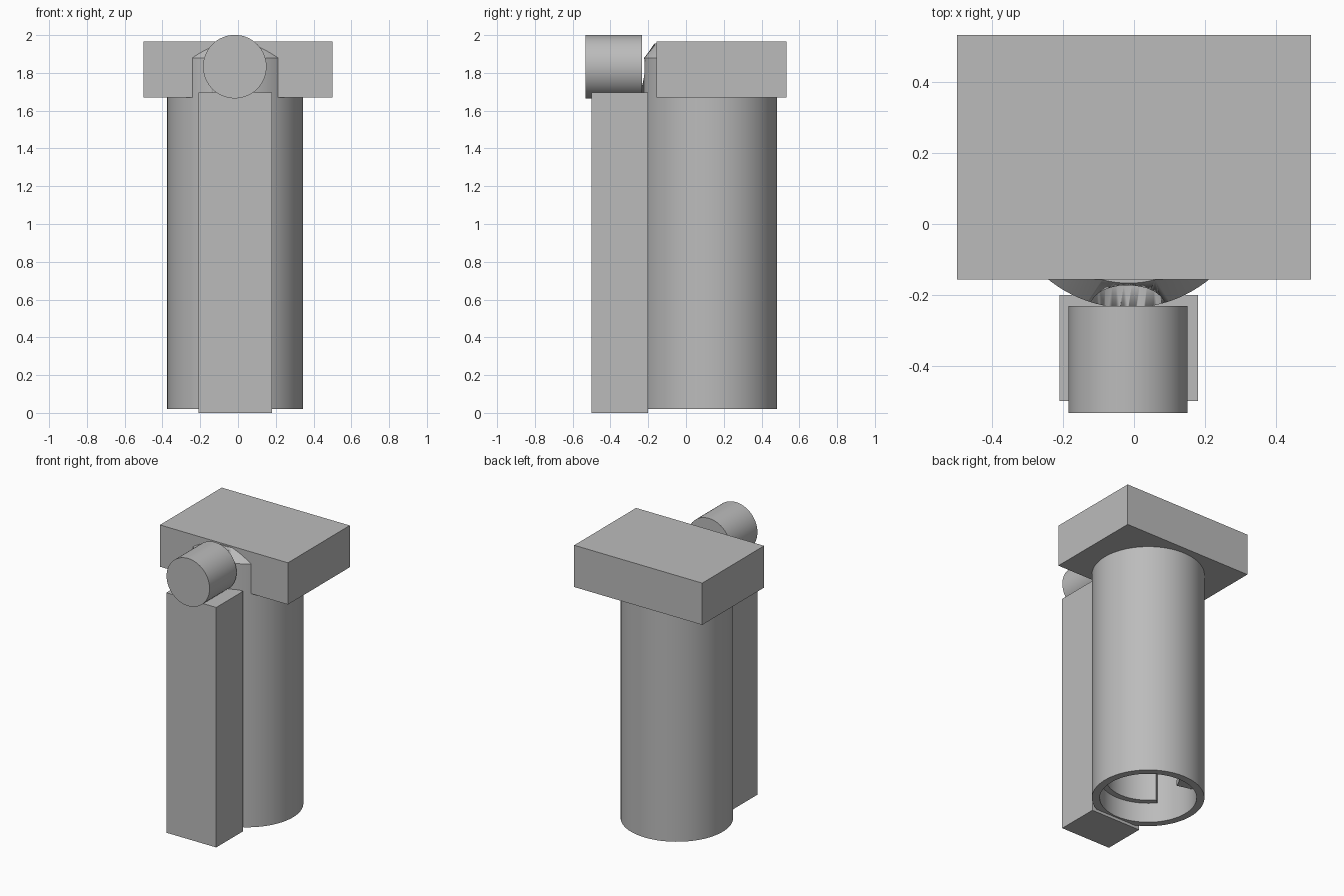
import bpy, bmesh, math
from mathutils import Vector, Matrix

if "Cube" in bpy.data.objects:
    bpy.data.objects.remove(bpy.data.objects["Cube"])

grey = bpy.data.materials.new("plain grey")
grey.diffuse_color = (0.5, 0.5, 0.5, 1)
grey.use_nodes = True
grey.node_tree.nodes["Principled BSDF"].inputs["Base Color"].default_value = grey.diffuse_color
CX, CY = -0.015, 0.123          # tube axis


def finish(name, bm, smooth=False):
    bmesh.ops.recalc_face_normals(bm, faces=bm.faces)
    me = bpy.data.meshes.new(name)
    bm.to_mesh(me)
    bm.free()
    me.materials.append(grey)
    ob = bpy.data.objects.new(name, me)
    bpy.context.collection.objects.link(ob)
    if smooth:
        bpy.ops.object.select_all(action='DESELECT')
        ob.select_set(True)
        bpy.context.view_layer.objects.active = ob
        bpy.ops.object.shade_smooth_by_angle(angle=math.radians(30))
    return ob


def box(name, lo, hi):
    lo, hi = Vector(lo), Vector(hi)
    bm = bmesh.new()
    bmesh.ops.create_cube(bm, size=1, matrix=Matrix.Translation((lo + hi) / 2)
                          @ Matrix.Diagonal((*(hi - lo), 1)))
    return finish(name, bm)


def cylinder_y(name, x, z, r, y0, y1):
    bm = bmesh.new()
    bmesh.ops.create_cone(bm, cap_ends=True, segments=64, radius1=r, radius2=r,
                          depth=y1 - y0,
                          matrix=Matrix.Translation((x, (y0 + y1) / 2, z))
                          @ Matrix.Rotation(math.pi / 2, 4, 'X'))
    return finish(name, bm, True)


def lathe(name, profile, closed, a0=0, a1=360, steps=96):
    """Turn an (r, z) outline around the tube axis; partial turns get end caps."""
    bm = bmesh.new()
    full = a1 - a0 == 360
    rings = []
    for i in range(steps if full else steps + 1):
        a = math.radians(a0 + (a1 - a0) * i / steps)
        rings.append([bm.verts.new((CX + r * math.cos(a), CY + r * math.sin(a), z))
                      for r, z in profile])
    n = len(profile)
    for i in range(steps):
        p, q = rings[i], rings[(i + 1) % len(rings)]
        for j in range(n if closed else n - 1):
            k = (j + 1) % n
            bm.faces.new((p[j], q[j], q[k], p[k]))
    if full:
        bmesh.ops.remove_doubles(bm, verts=bm.verts, dist=1e-5)
    else:
        bm.faces.new(rings[0])
        bm.faces.new(rings[-1])
    return finish(name, bm, True)


# Hollow tube with a chamfered shoulder, open at the bottom
tube = lathe("tube", [(0, 1.955), (0.29, 1.955), (0.36, 1.88), (0.36, 0.02),
                      (0.31, 0.02), (0.31, 1.64), (0, 1.64)], False)

# Round recess in the shoulder behind the front knob
cutter = cylinder_y("recess_cutter", -0.017, 1.833, 0.115, -0.4, -0.17)
cutter.hide_render = True
cutter.hide_set(True)
cut = tube.modifiers.new("recess", 'BOOLEAN')
cut.operation = 'DIFFERENCE'
cut.solver = 'EXACT'
cut.object = cutter

# Sleeve and ledge inside the bottom opening
lathe("inner_sleeve", [(0.27, 0.16), (0.315, 0.16), (0.315, 0.6), (0.27, 0.6)],
      True, 219, 321, 32)
lathe("inner_ledge", [(0.2, 0.16), (0.315, 0.16), (0.315, 0.2), (0.2, 0.2)],
      True, 130, 165, 12)

# Top block, front column and the knob resting on it
box("top_block", (-0.5, -0.157, 1.67), (0.5, 0.533, 1.965))
box("front_column", (-0.21, -0.5, 0), (0.18, -0.2, 1.695))
cylinder_y("front_knob", -0.017, 1.833, 0.168, -0.533, -0.232)
